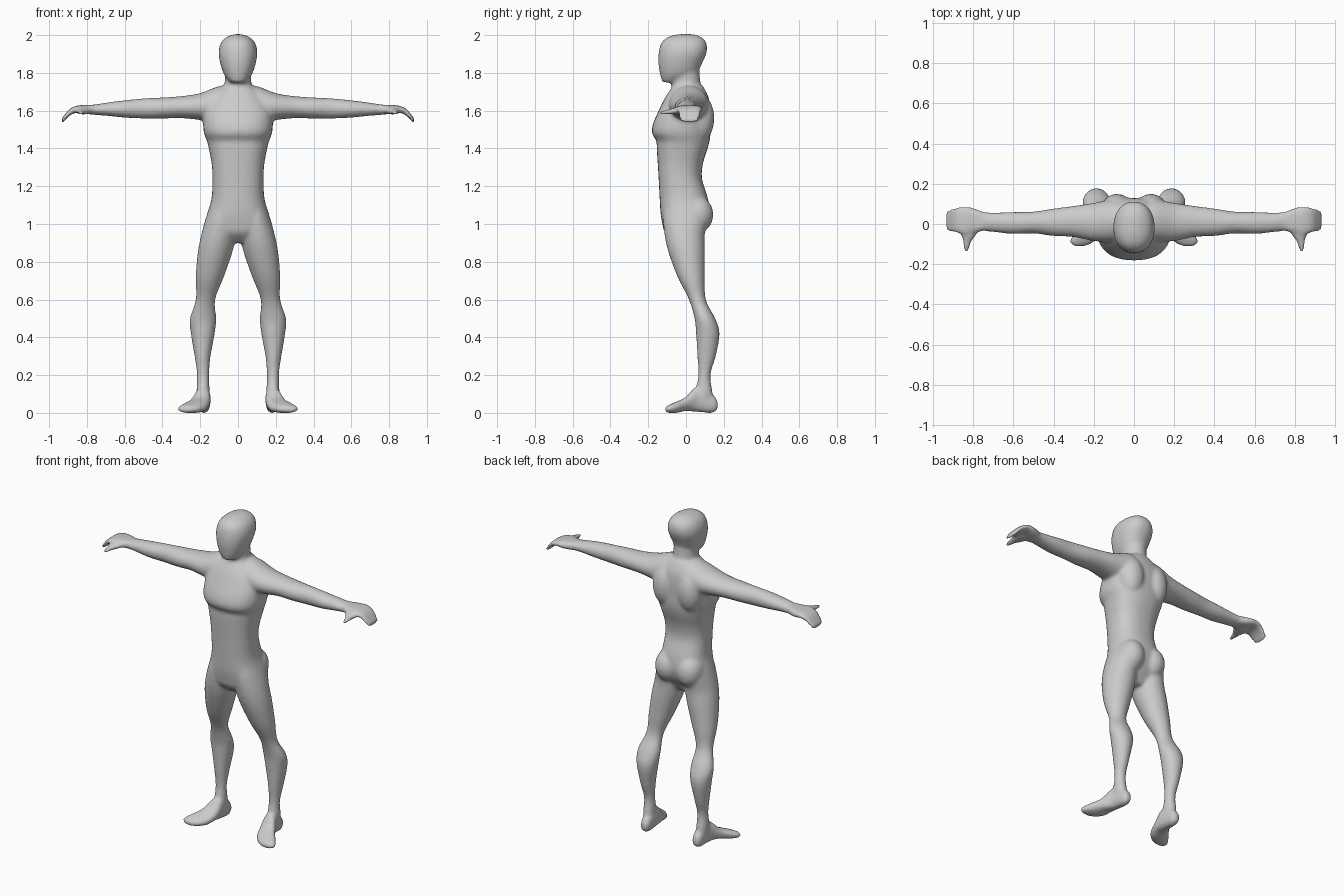
import bpy
import bmesh
import math
from mathutils import Vector, Matrix

default_cube = bpy.data.objects.get("Cube")
if default_cube:
    bpy.data.objects.remove(default_cube, do_unlink=True)

CM = 0.01
SIDES = 28
STEPS = 5


def catmull_rom(a, b, c, d, t):
    """Smooth in-between value of two neighbouring sections."""
    return [q + t / 2 * (r - p + t * (2 * p - 5 * q + 4 * r - s + t * (3 * (q - r) + s - p)))
            for p, q, r, s in zip(a, b, c, d)]


def refine(sections):
    """Insert smooth sections between the given ones."""
    padded = [sections[0], *sections, sections[-1]]
    result = []
    for group in zip(padded, padded[1:], padded[2:], padded[3:]):
        result += [catmull_rom(*group, step / STEPS) for step in range(STEPS)]
    return result + [sections[-1]]


def loft(bm, axis, sections, side=1, power=2.0):
    """Skin rings along an axis; a section is (position, low, high, low, high) in cm."""
    order = {"x": (2, 0, 1), "y": (0, 2, 1), "z": (0, 1, 2)}[axis]
    rings = []
    for position, low_u, high_u, low_v, high_v in refine(sections):
        ring = []
        for i in range(SIDES):
            angle = math.tau * i / SIDES
            c, s = math.cos(angle), math.sin(angle)
            u = math.copysign(abs(c) ** (2 / power), c)
            v = math.copysign(abs(s) ** (2 / power), s)
            local = ((low_u + high_u + u * (high_u - low_u)) / 2,
                     (low_v + high_v + v * (high_v - low_v)) / 2,
                     position)
            if axis == "z":
                x, y, z = local
            elif axis == "y":
                x, z, y = local
            else:
                y, z, x = local
            ring.append(bm.verts.new(Vector((x * side, y, z)) * CM))
        rings.append(ring)
    for lower, upper in zip(rings, rings[1:]):
        for i in range(SIDES):
            j = (i + 1) % SIDES
            bm.faces.new((lower[i], lower[j], upper[j], upper[i]))
    bm.faces.new(rings[0])
    bm.faces.new(rings[-1])


def muscle(bm, centre, radii):
    """Ellipsoid bulge, in cm."""
    placement = Matrix.Translation(Vector(centre) * CM) @ Matrix.Diagonal((*(Vector(radii) * CM), 1))
    bmesh.ops.create_uvsphere(bm, u_segments=SIDES, v_segments=SIDES // 2, radius=1, matrix=placement)


# Outline sections of each body part
torso = [(half_z, -half_width, half_width, front, back) for half_z, half_width, front, back in [
    (90, 4, -6, 5), (95, 15, -11, 8), (100, 17.5, -12.5, 11), (106, 16, -13.5, 12.5),
    (114, 14, -14, 11.5), (124, 13.5, -14.5, 8.5), (132, 14, -15, 9), (140, 15.5, -15.5, 11.5),
    (144, 16.5, -15.7, 12.5), (148, 18, -18, 13), (153, 18.5, -17.5, 13),
    (160, 18, -14.5, 13), (167, 14, -11, 12), (173, 8, -7, 9)]]
neck = [(160, -9, 9, -9, 10), (170, -8, 8, -8, 9), (176, -7, 7, -7.5, 7.5), (186, -7, 7, -7, 7)]
head = [(175, -4, 4, -12.5, -4), (179, -7.3, 7.3, -13.7, 5), (185, -9.4, 9.4, -14.6, 8.5),
        (191, -10.3, 10.3, -14.4, 11), (196, -9, 9, -13, 10.7), (199, -6, 6, -9.5, 8),
        (200.5, -2, 2, -4, 4)]
leg = [(115, 2, 13, -10, 8), (105, 1, 16.5, -12, 12), (95, 1, 19.3, -11.5, 10),
       (85, 3, 21.3, -9.3, 10), (72, 7.5, 22.4, -4.5, 10), (60, 12, 22.4, 1.5, 10.5),
       (50, 11.5, 25.5, 4.5, 15.5), (42, 12.3, 25, 5.3, 17.8), (30, 14.5, 23, 6, 15.8),
       (20, 15.3, 21.7, 6.5, 13), (10, 15, 22, 5, 14), (4, 16, 21, 7, 12)]
foot = [(16.8, 16, 20, 2, 6), (14, 15, 21, 0, 10), (6, 14.5, 22.5, 0.5, 14),
        (0, 15, 26, 1, 8.5), (-5, 16.5, 30, 0, 6), (-9, 20, 32, 0, 4.3), (-11, 24, 30, 0.5, 3)]
arm = [(0, -7, 10, 155, 174), (10, -9, 12, 153, 173), (20, -8.5, 10.5, 155, 169.3),
       (30, -6.5, 9, 156, 167.7), (40, -6, 7.7, 155.8, 167), (50, -4.7, 6.2, 155.8, 166.5),
       (60, -5, 6, 156.3, 165.5), (70, -4, 5.7, 157.3, 164.2), (77, -3.2, 6.2, 157.8, 163)]
hand = [(74, -3, 5.5, 158, 163.3), (80, -4.7, 8, 158.2, 163), (85, -5, 8.6, 159, 162.7),
        (89, -4.2, 8, 157.5, 161), (92, -3.6, 7.2, 154.5, 157.5), (93.5, -3, 6.8, 153, 155.5)]
thumb = [(0, 77, 86, 158, 162), (-5, 78, 86, 158, 161.7), (-9, 80.8, 85, 158, 160.7),
         (-13.8, 82.3, 84.5, 157.5, 159.7)]

# Gather the parts
bm = bmesh.new()
loft(bm, "z", torso, power=2.4)
loft(bm, "z", neck)
loft(bm, "z", head, power=2.2)
for side in (1, -1):
    loft(bm, "z", leg, side)
    loft(bm, "y", foot, side, power=2.4)
    loft(bm, "x", arm, side)
    loft(bm, "x", hand, side, power=3)
    loft(bm, "y", thumb, side)
    muscle(bm, (side * 8.5, 7, 156), (8, 8, 13))     # shoulder blade
    muscle(bm, (side * 7.5, 5.5, 105), (8, 9, 10))   # buttock
bmesh.ops.recalc_face_normals(bm, faces=bm.faces)

mesh = bpy.data.meshes.new("body")
bm.to_mesh(mesh)
bm.free()
body = bpy.data.objects.new("body", mesh)
bpy.context.scene.collection.objects.link(body)

# Plain grey skin
skin = bpy.data.materials.new("grey_skin")
skin.use_nodes = True
skin.diffuse_color = (0.6, 0.6, 0.6, 1)
skin.node_tree.nodes["Principled BSDF"].inputs["Base Color"].default_value = skin.diffuse_color
mesh.materials.append(skin)

# Fuse the parts into one smooth skin
fuse = body.modifiers.new("fuse", "REMESH")
fuse.mode = "VOXEL"
fuse.voxel_size = 0.009
fuse.use_smooth_shade = True
relax = body.modifiers.new("relax", "SMOOTH")
relax.factor = 0.5
relax.iterations = 9
